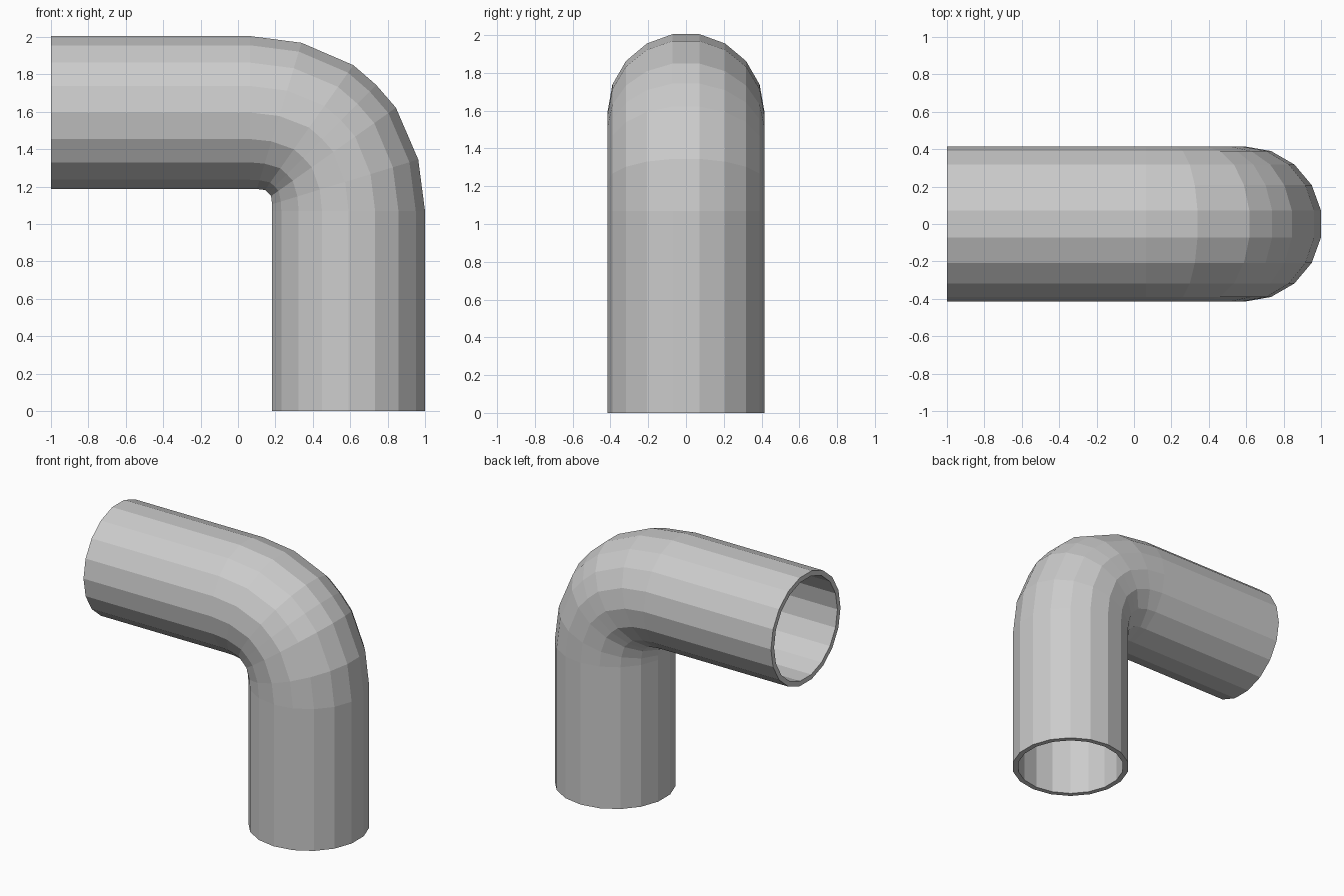
import bpy, bmesh
from math import sin, cos, radians, tau

if "Cube" in bpy.data.objects:
    bpy.data.objects.remove(bpy.data.objects["Cube"])

SIDES = 18
R_OUT, R_IN = 0.415, 0.378
BEND = (0.065, 1.07)          # x, z of the bend centre
# bend stations: angle from +x, distance of the centre line from the bend centre
STATIONS = [(0, 0.526), (17, 0.531), (35.3, 0.546), (45, 0.544),
            (54.7, 0.546), (73, 0.531), (90, 0.526)]

# centre-line path: (x, z, section tilt)
path = [(BEND[0] + 0.526, 0.0, 0)]
for deg, r in STATIONS:
    a = radians(deg)
    path.append((BEND[0] + r * cos(a), BEND[1] + r * sin(a), a))
path.append((-1.0, BEND[1] + 0.526, radians(90)))


def ring(bm, x, z, tilt, radius):
    """One 18-sided section, flat side facing away from the bend centre."""
    verts = []
    for i in range(SIDES):
        t = tau * (i + 0.5) / SIDES
        u = radius * cos(t)
        verts.append(bm.verts.new((x + u * cos(tilt), radius * sin(t), z + u * sin(tilt))))
    return verts


bm = bmesh.new()
# outer skin up the path, then the inner skin back down, closed into a tube wall
rings = [ring(bm, *p, R_OUT) for p in path]
rings += [ring(bm, *p, R_IN) for p in reversed(path)]
for k, a in enumerate(rings):
    b = rings[(k + 1) % len(rings)]
    for i in range(SIDES):
        j = (i + 1) % SIDES
        bm.faces.new((a[i], a[j], b[j], b[i]))
bmesh.ops.recalc_face_normals(bm, faces=bm.faces)

mesh = bpy.data.meshes.new("elbow_pipe")
bm.to_mesh(mesh)
bm.free()
bpy.context.collection.objects.link(bpy.data.objects.new("elbow_pipe", mesh))
